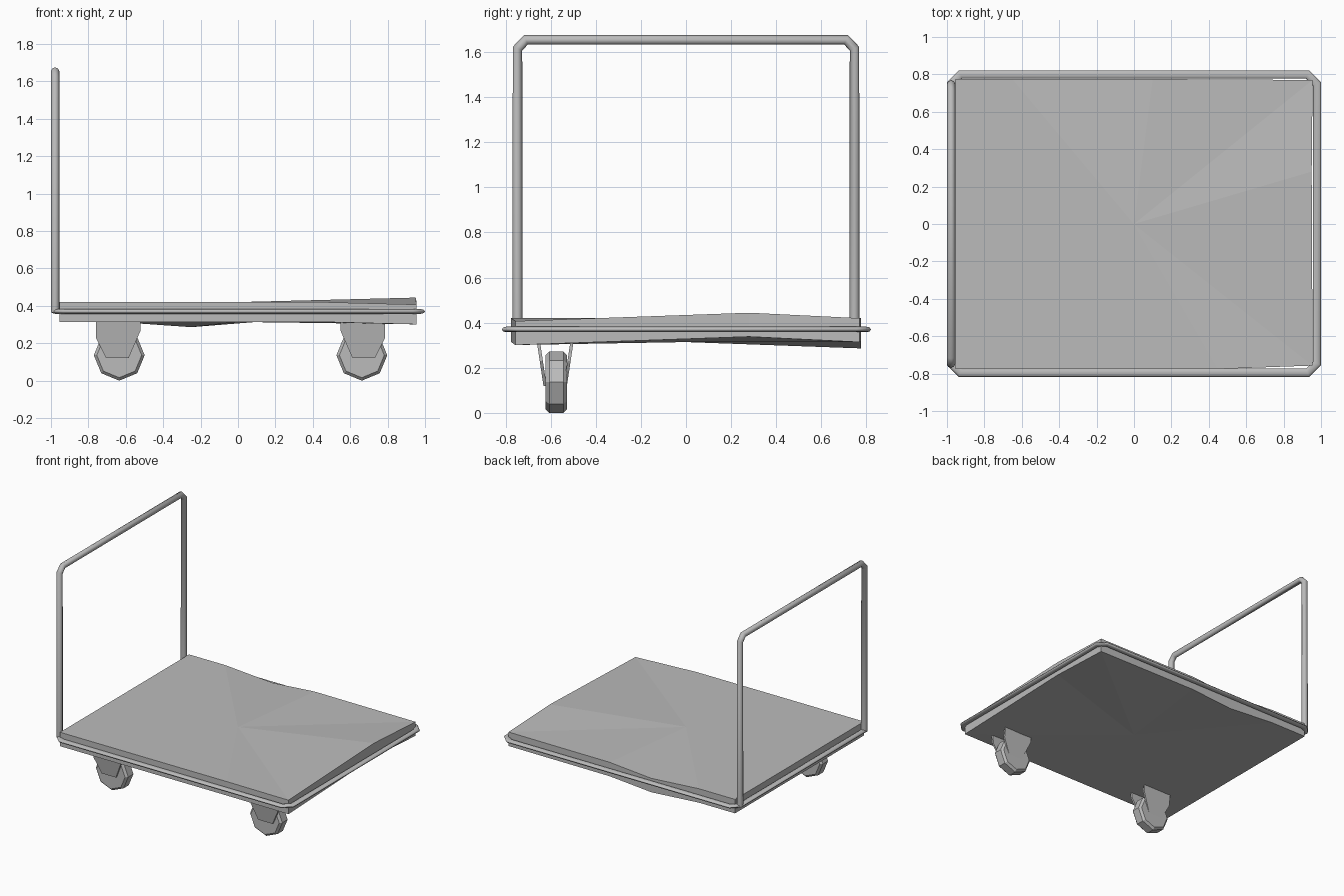
import bpy, bmesh, math
from mathutils import Vector

cube = bpy.data.objects.get("Cube")
if cube:
    bpy.data.objects.remove(cube, do_unlink=True)

grey = bpy.data.materials.new("steel_grey")
grey.use_nodes = True
grey.diffuse_color = (0.5, 0.5, 0.5, 1)
grey.node_tree.nodes["Principled BSDF"].inputs["Base Color"].default_value = (0.5, 0.5, 0.5, 1)


def link(name, data):
    obj = bpy.data.objects.new(name, data)
    data.materials.append(grey)
    bpy.context.collection.objects.link(obj)
    return obj


def loft(name, loops, peaks=False):
    """Join matching loops of points; close the ends with ngons or centre fans."""
    bm = bmesh.new()
    rings = [[bm.verts.new(p) for p in loop] for loop in loops]
    n = len(rings[0])
    for a, b in zip(rings, rings[1:]):
        for i in range(n):
            j = (i + 1) % n
            bm.faces.new((a[i], a[j], b[j], b[i]))
    for ring in (rings[0], rings[-1]):
        if peaks:
            mid = bm.verts.new((0, 0, ring[0].co.z))
            for i in range(n):
                bm.faces.new((ring[i], ring[(i + 1) % n], mid))
        else:
            bm.faces.new(ring)
    bmesh.ops.recalc_face_normals(bm, faces=bm.faces)
    mesh = bpy.data.meshes.new(name)
    bm.to_mesh(mesh)
    bm.free()
    return link(name, mesh)


def tube(name, points, radius, closed=False):
    curve = bpy.data.curves.new(name, "CURVE")
    curve.dimensions = "3D"
    curve.bevel_depth = radius
    curve.bevel_resolution = 2
    curve.use_fill_caps = True
    spline = curve.splines.new("POLY")
    spline.points.add(len(points) - 1)
    for p, co in zip(spline.points, points):
        p.co = (*co, 1)
    spline.use_cyclic_u = closed
    return link(name, curve)


# Dented deck plate
rim = [Vector(p) for p in (
    (-.955, -.775, .42), (.45, -.775, .42), (.955, -.757, .407),
    (.95, .28, .444), (.955, .77, .42), (.1, .775, .42),
    (-.25, .775, .392), (-.65, .775, .42), (-.955, .775, .42))]
drop = Vector((0, 0, -.106))
loft("deck", [[p + drop for p in rim], rim], peaks=True)

# Flattened bumper rail around the deck
X, Y, C = .978, .797, .05
corners = []
for sx, sy in ((-1, -1), (1, -1), (1, 1), (-1, 1)):
    pair = [(sx * X, sy * (Y - C), 0), (sx * (X - C), sy * Y, 0)]
    corners += pair if sx * sy > 0 else pair[::-1]
rail = tube("bumper_rail", corners, .0235, closed=True)
rail.scale.z = .53
rail.location = (0, .002, .37)

# Push handle with cut corners
tube("push_handle", [
    (-X, -.747, .365), (-X, -.747, 1.615), (-X, -.71, 1.654),
    (-X, .71, 1.654), (-X, .747, 1.615), (-X, .747, .365)], .0225)

# Casters: an eight-sided wheel between two leaning fork plates
WHEEL_Y = -.58
fork = [(-.125, .318), (-.125, .23), (-.07, .12), (.05, .12), (.115, .27), (.115, .318)]


def caster(side, x, flip):
    def octagon(radius, y):
        return [(x + radius * math.sin(k * math.pi / 4), WHEEL_Y + y,
                 .136 - radius * math.cos(k * math.pi / 4)) for k in range(8)]

    loft(side + "_wheel", [octagon(r, y) for r, y in
                           ((.12, -.042), (.136, -.026), (.136, .036), (.12, .052))])
    for label, s in (("front", -1), ("back", 1)):
        def plate(offset):
            return [(x + flip * u, WHEEL_Y + s * (.052 + .15 * (v - .12) + offset), v)
                    for u, v in fork]
        loft(f"{side}_{label}_fork", [plate(-.014), plate(0)])


caster("right", -.635, 1)
caster("left", .662, -1)
